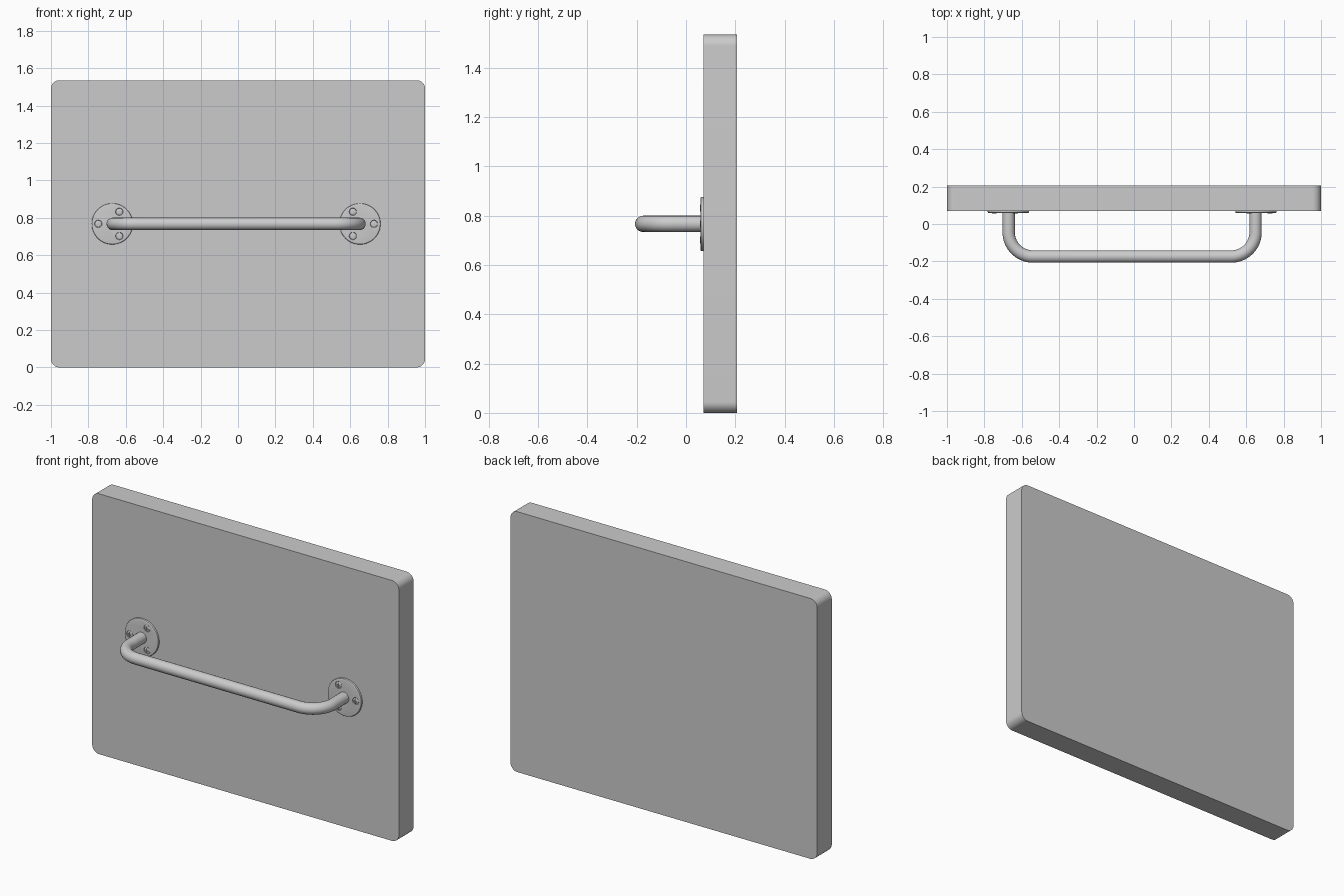
import bpy, bmesh
from math import sin, cos, pi, radians

if "Cube" in bpy.data.objects:
    bpy.data.objects.remove(bpy.data.objects["Cube"])

ZC = 0.767              # handle height
XC, HALF = -0.01, 0.66  # handle centre and half span
WALL = 0.07             # panel front face
R, BEND, YF = 0.033, 0.13, -0.174


def finish(name, bm, angle=30):
    bmesh.ops.recalc_face_normals(bm, faces=bm.faces[:])
    me = bpy.data.meshes.new(name)
    bm.to_mesh(me)
    bm.free()
    ob = bpy.data.objects.new(name, me)
    bpy.context.collection.objects.link(ob)
    smooth(ob, angle)
    return ob


def activate(ob):
    bpy.ops.object.select_all(action='DESELECT')
    ob.select_set(True)
    bpy.context.view_layer.objects.active = ob


def smooth(ob, angle=30):
    activate(ob)
    bpy.ops.object.shade_smooth_by_angle(angle=radians(angle))


def lathe(name, profile, cx, cz, n):
    """Closed solid turned around the y axis from (radius, y) pairs."""
    bm = bmesh.new()
    rings = [[bm.verts.new((cx + r * cos(2 * pi * i / n), y, cz + r * sin(2 * pi * i / n)))
              for i in range(n)] for r, y in profile]
    for a, b in zip(rings, rings[1:]):
        for i in range(n):
            j = (i + 1) % n
            bm.faces.new((a[i], a[j], b[j], b[i]))
    bm.faces.new(rings[0])
    bm.faces.new(rings[-1])
    return finish(name, bm)


def box(name, loc, size):
    bm = bmesh.new()
    bmesh.ops.create_cube(bm, size=1)
    for v in bm.verts:
        v.co = [c * s + l for c, s, l in zip(v.co, size, loc)]
    return finish(name, bm)


def cut(ob, cutters):
    for c in cutters:
        m = ob.modifiers.new("cut", 'BOOLEAN')
        m.operation, m.solver, m.object = 'DIFFERENCE', 'EXACT', c
        activate(ob)
        # keep the cut ahead of the smoothing
        bpy.ops.object.modifier_move_to_index(modifier=m.name, index=0)
        bpy.ops.object.modifier_apply(modifier=m.name)
        bpy.data.objects.remove(c)
    smooth(ob)


# Wall panel with rounded corners
bm = bmesh.new()
rc, outline = 0.045, []
for k, (sx, z) in enumerate([(1, 1.535 - rc), (-1, 1.535 - rc), (-1, rc), (1, rc)]):
    for i in range(13):
        a = (k + i / 12) * pi / 2
        outline.append(bm.verts.new((sx * (1 - rc) + rc * cos(a), WALL, z + rc * sin(a))))
front = bm.faces.new(outline)
ext = bmesh.ops.extrude_face_region(bm, geom=[front], use_keep_orig=True)
for v in [g for g in ext['geom'] if isinstance(g, bmesh.types.BMVert)]:
    v.co.y = 0.207
finish("wall_panel", bm)

# Bent tube handle
half = [(HALF, WALL - 0.002)]
for i in range(17):
    a = i / 16 * pi / 2
    half.append((HALF - BEND + BEND * cos(a), YF + BEND - BEND * sin(a)))
path = half + [(-x, y) for x, y in reversed(half)]
cu = bpy.data.curves.new("handle_tube", 'CURVE')
cu.dimensions = '3D'
cu.bevel_depth, cu.bevel_resolution, cu.use_fill_caps = R, 8, True
sp = cu.splines.new('POLY')
sp.points.add(len(path) - 1)
for p, (x, y) in zip(sp.points, path):
    p.co = (XC + x, y, ZC, 1)
tube = bpy.data.objects.new("handle_tube", cu)
bpy.context.collection.objects.link(tube)
activate(tube)
bpy.ops.object.convert(target='MESH')
smooth(bpy.context.object, 40)

# Round mounting flanges with countersunk screws
for side, s in (("left", -1), ("right", 1)):
    cx = XC + s * (HALF + 0.002)
    flange = lathe("flange_" + side,
                   [(0.11, WALL), (0.11, 0.0635), (0.1088, 0.0605), (0.1065, 0.0587), (0.103, 0.058)],
                   cx, ZC, 64)
    holes = []
    for k in range(3):
        a = k * 2 * pi / 3
        x, z = cx + s * 0.075 * cos(a), ZC + 0.075 * sin(a)
        holes.append(lathe("hole_cutter", [(0.021, 0.056), (0.0165, 0.0675)], x, z, 24))
        # Domed screw head with a cross slot
        screw = lathe(f"screw_{side}_{k + 1}",
                      [(0.0145, 0.069), (0.0182, 0.0595), (0.0145, 0.0578), (0.0095, 0.0567), (0.004, 0.0562)],
                      x, z, 24)
        cut(screw, [box("slot_cutter", (x, 0.056, z), (0.02, 0.012, 0.005)),
                    box("slot_cutter", (x, 0.056, z), (0.005, 0.012, 0.02))])
    cut(flange, holes)
